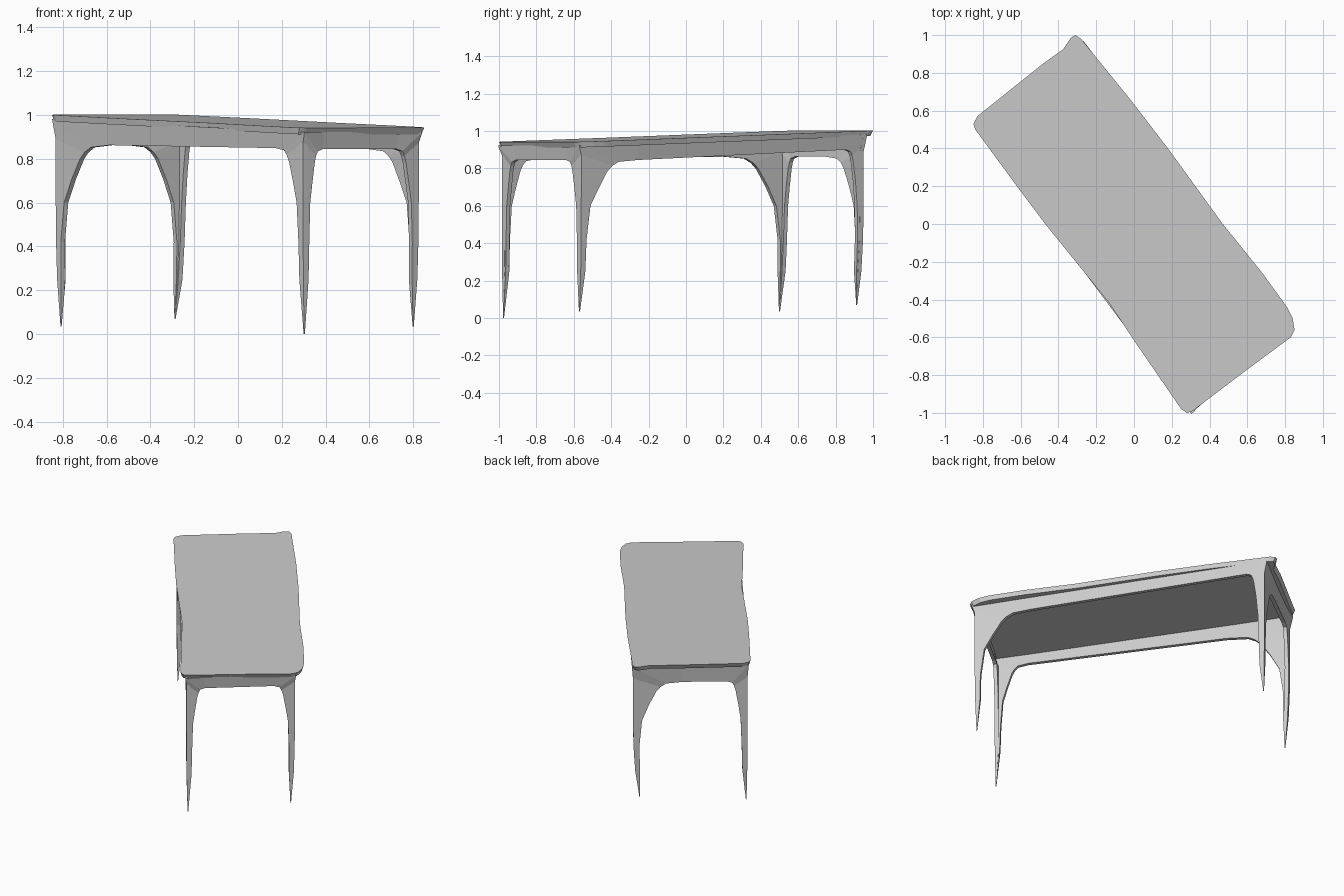
import bpy, bmesh
from mathutils import Vector

if "Cube" in bpy.data.objects:
    bpy.data.objects.remove(bpy.data.objects["Cube"])

LONG = Vector((0.595, -0.804))          # direction of the table's long side


def top_z(p):
    return 0.972 - 0.031 * LONG.dot(Vector(p[:2]))


def finish(name, bm):
    bmesh.ops.recalc_face_normals(bm, faces=bm.faces)
    me = bpy.data.meshes.new(name)
    bm.to_mesh(me)
    bm.free()
    ob = bpy.data.objects.new(name, me)
    bpy.context.collection.objects.link(ob)


# Thin sloping table top
outline = [(-.85, .53), (-.84, .50), (-.62, .20), (-.47, 0), (-.13, -.42), (.03, -.66),
           (.25, -.98), (.28, -1.0), (.31, -.99), (.60, -.77), (.83, -.60), (.85, -.56),
           (.84, -.50), (.81, -.44), (.68, -.26), (.47, 0), (.18, .40), (-.02, .66),
           (-.28, .98), (-.31, 1.0), (-.335, .985), (-.375, .925), (-.48, .85), (-.83, .57)]
bm = bmesh.new()
upper = [bm.verts.new((x, y, top_z((x, y)))) for x, y in outline]
lower = [bm.verts.new((x * .985, y * .985, top_z((x, y)) - .03)) for x, y in outline]
bm.faces.new(upper)
bm.faces.new(lower)
for i in range(len(upper)):
    bm.faces.new((upper[i - 1], upper[i], lower[i], lower[i - 1]))
finish("table_top", bm)

# Leg corners: (outer corner, foot point, foot height)
A = (Vector((-.262, .95)), Vector((-.287, .915)), .07)
B = (Vector((-.832, .52)), Vector((-.81, .50)), .035)
C = (Vector((.297, -.985)), Vector((.302, -.978)), .0)
D = (Vector((.825, -.56)), Vector((.802, -.57)), .035)


def half_rungs(corner, d, out, bracket, drop, w=.036):
    """Rungs from the foot, up the leg, then along the apron: (edge, arch, thickness)."""
    pos, foot, foot_z = corner
    arch = top_z(pos) - drop

    def pt(s, z):
        f = min(1, max(0, (arch - z) / (arch - foot_z))) ** 4
        xy = pos.lerp(foot, f) + d * s
        return Vector((xy.x, xy.y, z))

    def rim(s):
        xy = pos * 1.02 if s == 0 else pos + d * s + out * .01
        return Vector((xy.x, xy.y, top_z(xy) - .02))

    rungs = [(pt(0, foot_z), pt(.004, foot_z), .003)]
    for z, s in ((.25, w * .85), (.42, w), (.60, w + .12 * bracket)):
        rungs.append((pt(0, z), pt(s, z), .024))
    for frac, k in ((.82, .37), (.93, .65)):
        rungs.append((pt(0, arch * frac), pt(w + k * bracket, arch * frac), .024))
    # corner fan, then the apron with its flared rim
    rungs.append((pt(0, arch + .03), pt(w + .8 * bracket, arch * .965), .024))
    rungs.append((rim(0), pt(w + bracket, arch - .008), .024))
    s = w + 1.6 * bracket
    rungs.append((rim(s), pt(s, arch + .002), .024))
    return rungs


def side(name, p, q, bracket_p, bracket_q, drop_p, drop_q):
    """Apron wall whose arched lower edge runs into a leg at each end."""
    d = (q[0] - p[0]).normalized()
    out = Vector((-d.y, d.x))
    if out.dot(p[0] + q[0]) < 0:
        out = -out
    rungs = (half_rungs(p, d, out, bracket_p, drop_p)
             + half_rungs(q, -d, out, bracket_q, drop_q)[::-1])
    bm = bmesh.new()
    loops = []
    for a, b, t in rungs:
        back = -out.to_3d() * t
        loops.append([bm.verts.new(v) for v in (a, b, b + back, a + back)])
    for l, m in zip(loops, loops[1:]):
        for i in range(4):
            bm.faces.new((l[i - 1], l[i], m[i], m[i - 1]))
    bm.faces.new(loops[0])
    bm.faces.new(loops[-1])
    finish(name, bm)


side("left_apron_and_legs", B, C, .23, .11, .14, .095)
side("right_apron_and_legs", D, A, .21, .05, .10, .103)
side("front_apron_and_legs", C, D, .05, .06, .10, .10)
side("back_apron_and_legs", A, B, .17, .06, .14, .14)
